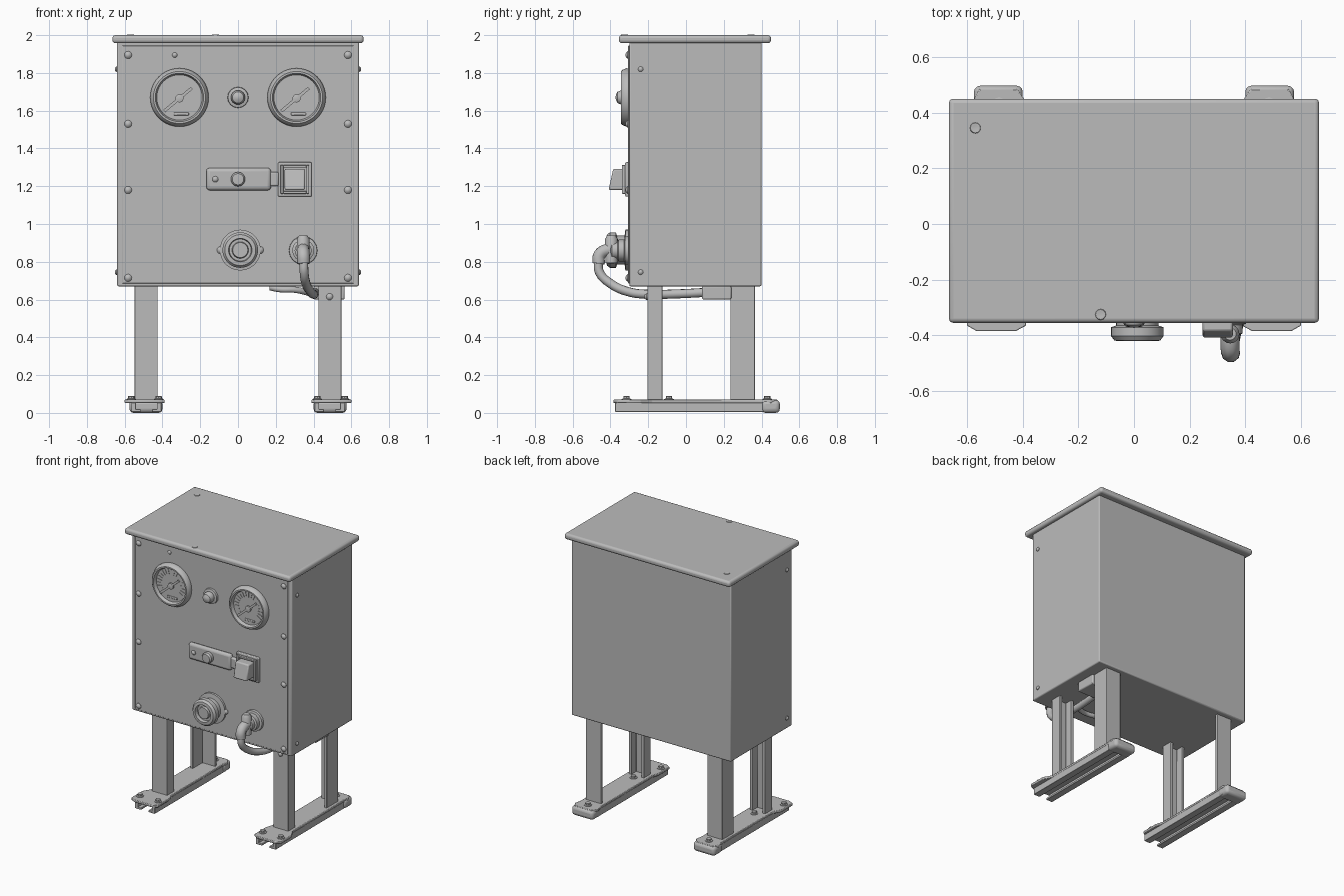
import bpy, bmesh, math
from mathutils import Matrix, Vector

if "Cube" in bpy.data.objects:
    bpy.data.objects.remove(bpy.data.objects["Cube"])

# One grey paint for the whole cabinet
grey = bpy.data.materials.new("grey_paint")
grey.use_nodes = True
grey.diffuse_color = (0.5, 0.5, 0.5, 1)
grey.node_tree.nodes["Principled BSDF"].inputs["Base Color"].default_value = (0.5, 0.5, 0.5, 1)
FRONT = -0.303


def finish(name, bm, bevel=0, segments=2, smooth=True):
    bmesh.ops.recalc_face_normals(bm, faces=bm.faces)
    mesh = bpy.data.meshes.new(name)
    bm.to_mesh(mesh)
    bm.free()
    mesh.materials.append(grey)
    ob = bpy.data.objects.new(name, mesh)
    bpy.context.collection.objects.link(ob)
    if bevel:
        mod = ob.modifiers.new("soft_edges", "BEVEL")
        mod.width, mod.segments, mod.limit_method = bevel, segments, "ANGLE"
    if smooth:
        bpy.ops.object.select_all(action="DESELECT")
        ob.select_set(True)
        bpy.context.view_layer.objects.active = ob
        bpy.ops.object.shade_smooth_by_angle(angle=math.radians(35))
    return ob


def box(name, x, y, z, bevel=0, segments=2):
    """Box from (min, max) pairs."""
    bm = bmesh.new()
    bmesh.ops.create_cube(bm, size=1)
    for v in bm.verts:
        v.co = Vector([(p[0] + p[1]) / 2 + c * (p[1] - p[0]) for p, c in zip((x, y, z), v.co)])
    return finish(name, bm, bevel, segments)


def lathe(name, place, profile, axis="front", sides=32):
    """Spin (radius, height) points; the height runs along the chosen axis."""
    bm = bmesh.new()
    verts = [bm.verts.new((r, 0, h)) for r, h in profile]
    edges = [bm.edges.new(p) for p in zip(verts, verts[1:])]
    bmesh.ops.spin(bm, geom=verts + edges, cent=(0, 0, 0), axis=(0, 0, 1),
                   angle=math.tau, steps=sides)
    bmesh.ops.remove_doubles(bm, verts=bm.verts, dist=0.0002)
    turn = {"front": Matrix.Rotation(math.pi / 2, 4, "X"), "up": Matrix(),
            "left": Matrix.Rotation(math.pi / 2, 4, "Y"),
            "right": Matrix.Rotation(-math.pi / 2, 4, "Y")}[axis]
    bm.transform(Matrix.Translation(place) @ turn)
    return finish(name, bm)


def prism(name, outline, z0, z1, bevel=0):
    """Extrude an xy outline upward."""
    bm = bmesh.new()
    face = bm.faces.new([bm.verts.new((x, y, z0)) for x, y in outline])
    ext = bmesh.ops.extrude_face_region(bm, geom=[face])["geom"]
    bmesh.ops.translate(bm, vec=(0, 0, z1 - z0),
                        verts=[g for g in ext if isinstance(g, bmesh.types.BMVert)])
    return finish(name, bm, bevel)


def cable(name, points, radius):
    curve = bpy.data.curves.new(name, "CURVE")
    curve.dimensions = "3D"
    curve.bevel_depth, curve.bevel_resolution, curve.use_fill_caps = radius, 3, True
    spline = curve.splines.new("BEZIER")
    spline.bezier_points.add(len(points) - 1)
    for bp, p in zip(spline.bezier_points, points):
        bp.co = p
        bp.handle_left_type = bp.handle_right_type = "AUTO"
    curve.materials.append(grey)
    ob = bpy.data.objects.new(name, curve)
    bpy.context.collection.objects.link(ob)


def screw(name, place, r, axis="front"):
    lathe(name, place, [(r, 0), (r, r * .3), (r * .6, r * .75), (0, r * .9)], axis, 12)


# Cabinet, lid and front panel
box("cabinet", (-.64, .64), (-.3, .4), (.67, 1.97), .008)
box("lid", (-.665, .665), (-.355, .45), (1.957, 2), .016, 3)
box("front_panel", (-.612, .612), (-.306, -.295), (.685, 1.945), .003)
for s, side in ((-1, "right"), (1, "left")):
    for z in (1.895, 1.53, 1.18, .715):
        screw("panel_screw", (s * .582, FRONT, z), .02)
    for z in (1.82, .745):
        screw("side_screw", (s * .64, -.24, z), .014, side)
screw("small_panel_screw", (-.335, FRONT, 1.895), .014)

# Lid fixings
for x, y in ((-.57, .345), (-.12, -.325)):
    lathe("lid_fixing", (x, y, 1.999), [(.02, 0), (.018, .004), (.01, .004), (0, .001)], "up", 12)

# Two pressure gauges with ticks and needle
for x in (-.31, .31):
    lathe("gauge_case", (x, FRONT, 1.67),
          [(.153, 0), (.155, .012), (.147, .032), (.138, .042), (.128, .042),
           (.12, .018), (0, .018)], sides=40)
    bm = bmesh.new()
    for i in range(19):
        a = math.radians(-30 + i * 240 / 18)
        bmesh.ops.create_cube(bm, size=1, matrix=Matrix.Translation((x, FRONT - .019, 1.67))
                              @ Matrix.Rotation(-a, 4, "Y") @ Matrix.Translation((.095, 0, 0))
                              @ Matrix.Diagonal((.035, .004, .005, 1)))
    finish("gauge_ticks", bm, smooth=False)
    needle = box("gauge_needle", (-.105, .085), (-.006, .006), (-.008, .008))
    needle.matrix_world = Matrix.Translation((x, FRONT - .026, 1.665)) @ Matrix.Rotation(
        -math.radians(40), 4, "Y")
    lathe("needle_hub", (x, FRONT, 1.665), [(.022, .015), (.022, .03), (0, .036)], sides=12)
    box("gauge_label", (x - .03, x + .05), (FRONT - .024, FRONT - .015), (1.575, 1.59), .004)

# Indicator lamp
lathe("indicator_lamp", (0, FRONT, 1.67),
      [(.056, 0), (.054, .018), (.038, .022), (.038, .04), (.03, .06), (.014, .068), (0, .07)], sides=16)

# Latch plate with knob
box("latch_plate", (-.168, .175), (-.335, -.298), (1.178, 1.297), .02, 3)
box("latch_tongue", (.165, .215), (-.328, -.298), (1.2, 1.275), .008)
lathe("latch_knob", (0, FRONT, 1.237), [(.038, .025), (.038, .055), (.03, .066), (0, .068)], sides=20)
screw("latch_screw", (-.12, -.335, 1.237), .016)

# Rocker switch
box("switch_plate", (.212, .39), (-.322, -.298), (1.145, 1.327), .006)
for n, x, z in (("side", (.225, .24), (1.16, 1.312)), ("side", (.362, .377), (1.16, 1.312)),
                ("rail", (.24, .362), (1.16, 1.174)), ("rail", (.24, .362), (1.298, 1.312))):
    box("switch_frame_" + n, x, (-.34, -.32), z, .003)
rocker = box("switch_rocker", (.247, .355), (-.41, -.31), (1.18, 1.292), .008)
for v in rocker.data.vertices:
    if v.co.y < -.4 and v.co.z > 1.25:
        v.co.y += .025

# Round power socket
lathe("power_socket", (.012, FRONT, .862),
      [(.108, 0), (.108, .018), (.076, .022), (.076, .062), (.094, .068), (.094, .1),
       (.082, .116), (.062, .118), (.058, .095), (.044, .095), (.04, .112), (0, .112)], sides=36)
for s in (-1, 1):
    screw("socket_lug", (.012 + s * .104, FRONT, .862), .02)

# Cable gland, elbow and cable
lathe("cable_gland", (.345, FRONT, .86),
      [(.076, 0), (.074, .02), (.058, .024), (.058, .055), (.045, .06), (.045, .09),
       (.034, .096), (0, .096)], sides=16)
lathe("gland_collar", (.345, -.395, .79), [(0, 0), (.032, .004), (.034, .13), (.022, .15), (0, .15)], "up", 16)
cable("cable_elbow", [(.345, -.36, .862), (.345, -.425, .86), (.346, -.458, .835), (.348, -.463, .79)], .034)
cable("supply_cable", [(.348, -.463, .81), (.35, -.458, .745), (.36, -.4, .685), (.385, -.3, .64),
                       (.4, -.2, .628), (.4, -.05, .63), (.41, .14, .64)], .024)
cable("branch_cable", [(.17, -.16, .665), (.22, -.17, .655), (.3, -.17, .652), (.39, -.12, .632)], .017)
box("cable_bracket", (.4, .565), (.085, .24), (.6, .672), .008)
screw("bracket_screw", (.485, -.205, .615), .018)

# Legs and feet, mirrored for both sides
for s, side in ((-1, "right"), (1, "left")):
    def flip(points):
        return [(s * x, y) for x, y in points]

    # Front leg is a channel open to the back, rear leg is an angle section
    prism(side + "_front_leg", flip([(.425, -.125), (.425, -.205), (.547, -.205), (.547, -.125),
                                     (.525, -.125), (.525, -.18), (.447, -.18), (.447, -.125)]), .06, .69, .003)
    prism(side + "_rear_leg", flip([(.547, .235), (.547, .365), (.425, .365), (.425, .345),
                                    (.527, .345), (.527, .235)]), .06, .69, .003)
    # Foot: wide top plate with tapered rear, two walls and a curled heel
    prism(side + "_foot_plate", flip([(.425, -.385), (.565, -.385), (.6, -.365), (.6, -.24), (.565, -.18),
                                      (.565, .4), (.575, .45), (.555, .485), (.42, .485), (.395, .45),
                                      (.405, .4), (.405, -.18), (.388, -.24), (.388, -.365)]), .052, .07, .004)
    for a, b in ((.405, .43), (.54, .565)):
        x = sorted((s * a, s * b))
        box(side + "_foot_wall", x, (-.375, .44), (.012, .055), .003)
        lip = (a - .0, b + .025) if a < .5 else (a - .025, b)
        box(side + "_foot_lip", sorted(s * v for v in lip), (-.375, .44), (.005, .02), .003)
    x = sorted((s * .4, s * .575))
    box(side + "_foot_heel", x, (.4, .497), (0, .068), .022, 3)
    for dx, y in ((.565, -.315), (.42, -.315), (.485, -.09), (.485, .43)):
        lathe("foot_bolt", (s * dx, y, .068), [(.026, 0), (.026, .006), (.017, .008), (.017, .02), (0, .022)], "up", 8)
